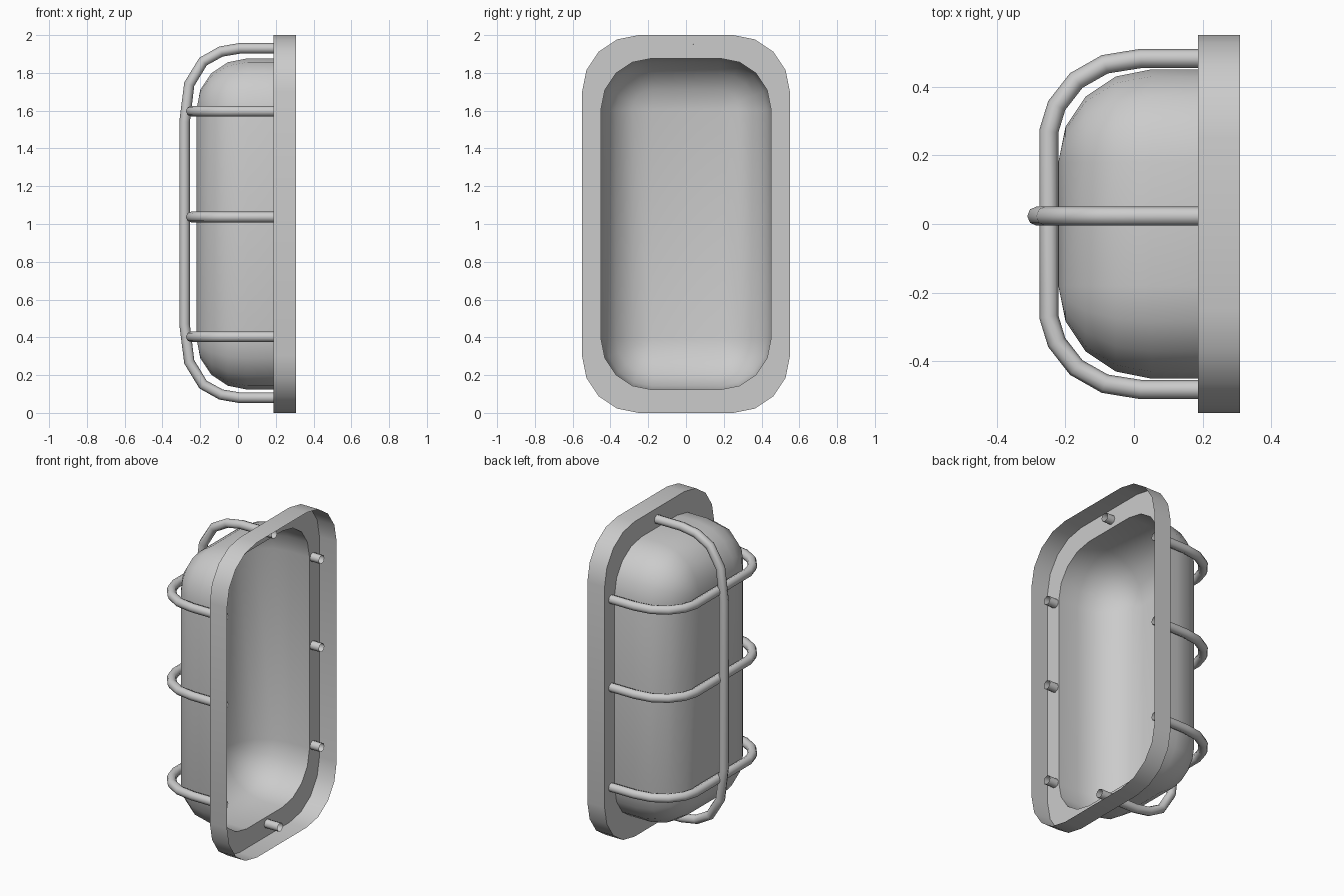
import bpy, bmesh, math

cube = bpy.data.objects.get("Cube")
if cube:
    bpy.data.objects.remove(cube, do_unlink=True)

grey = bpy.data.materials.new("satin grey")
grey.use_nodes = True
grey.diffuse_color = (0.6, 0.6, 0.6, 1)
grey.node_tree.nodes["Principled BSDF"].inputs["Base Color"].default_value = (0.6, 0.6, 0.6, 1)

MID_Z = 1.0
PLATE_X, BACK_X = 0.187, 0.308


def rounded_loop(bm, x, half_y, half_z, radius, steps=4):
    """Rounded rectangle facing -x; half sizes locate the corner centres."""
    verts = []
    for i, (sy, sz) in enumerate(((1, 1), (-1, 1), (-1, -1), (1, -1))):
        for k in range(steps + 1):
            a = math.pi / 2 * (i + k / steps)
            verts.append(bm.verts.new((x, sy * half_y + radius * math.cos(a),
                                       MID_Z + sz * half_z + radius * math.sin(a))))
    return verts


def bridge(bm, first, second):
    n = len(first)
    for i in range(n):
        j = (i + 1) % n
        bm.faces.new((first[i], first[j], second[j], second[i]))


def smooth(obj, angle):
    bpy.ops.object.select_all(action='DESELECT')
    obj.select_set(True)
    bpy.context.view_layer.objects.active = obj
    bpy.ops.object.shade_smooth_by_angle(angle=math.radians(angle))


def finish(bm, name):
    bmesh.ops.remove_doubles(bm, verts=bm.verts, dist=0.0005)
    mesh = bpy.data.meshes.new(name)
    bm.to_mesh(mesh)
    bm.free()
    mesh.materials.append(grey)
    obj = bpy.data.objects.new(name, mesh)
    bpy.context.collection.objects.link(obj)
    smooth(obj, 35)
    return obj


# Mounting frame: thin flange with a skirt around it, open at the back
bm = bmesh.new()
back = rounded_loop(bm, BACK_X, 0.25, 0.7, 0.3)
front = rounded_loop(bm, PLATE_X, 0.25, 0.7, 0.3)
opening = rounded_loop(bm, PLATE_X, 0.18, 0.607, 0.27)
bridge(bm, back, front)
bridge(bm, front, opening)
finish(bm, "mounting_frame")

# Lamp cover: hollow shell with a rounded front edge
bm = bmesh.new()
previous = rounded_loop(bm, PLATE_X, 0.18, 0.607, 0.27)
for k in range(5):
    a = math.pi / 2 * k / 4
    ring = rounded_loop(bm, 0.05 - 0.27 * math.sin(a), 0.18, 0.607,
                        max(0.27 * math.cos(a), 0.00001))
    bridge(bm, previous, ring)
    previous = ring
bmesh.ops.remove_doubles(bm, verts=bm.verts, dist=0.0005)
bmesh.ops.holes_fill(bm, edges=[e for e in bm.edges if e.is_boundary
                                and all(v.co.x < 0 for v in e.verts)], sides=0)
finish(bm, "lamp_cover")


# Guard bars: open-ended tubes, bent at both ends and pushed through the flange
def guard_bar(name, bend, place, start_x, end_x):
    half = [(start_x, bend[0][1])] + bend
    path = half + [(x, -s) for x, s in reversed(bend)] + [(end_x, -bend[0][1])]
    curve = bpy.data.curves.new(name, 'CURVE')
    curve.dimensions = '3D'
    curve.bevel_depth = 0.028
    curve.bevel_resolution = 2
    curve.use_fill_caps = False
    spline = curve.splines.new('POLY')
    spline.points.add(len(path) - 1)
    for point, (x, s) in zip(spline.points, path):
        point.co = (*place(x, s), 1)
    curve.materials.append(grey)
    obj = bpy.data.objects.new(name, curve)
    bpy.context.collection.objects.link(obj)
    bpy.ops.object.select_all(action='DESELECT')
    obj.select_set(True)
    bpy.context.view_layer.objects.active = obj
    bpy.ops.object.convert(target='MESH')
    smooth(bpy.context.view_layer.objects.active, 60)


long_bend = [(0.01, 0.925), (-0.09, 0.908), (-0.185, 0.855), (-0.258, 0.735), (-0.283, 0.535)]
short_bend = [(0.02, 0.482), (-0.085, 0.465), (-0.168, 0.418), (-0.225, 0.345), (-0.248, 0.27)]

guard_bar("vertical_guard_bar", long_bend,
          lambda x, s: (x, 0.023, 1.005 + s), 0.24, 0.28)
for label, z in (("upper", 1.597), ("middle", 1.037), ("lower", 0.403)):
    guard_bar(label + "_guard_bar", short_bend,
              lambda x, s, z=z: (x, s, z), 0.25, 0.25)
